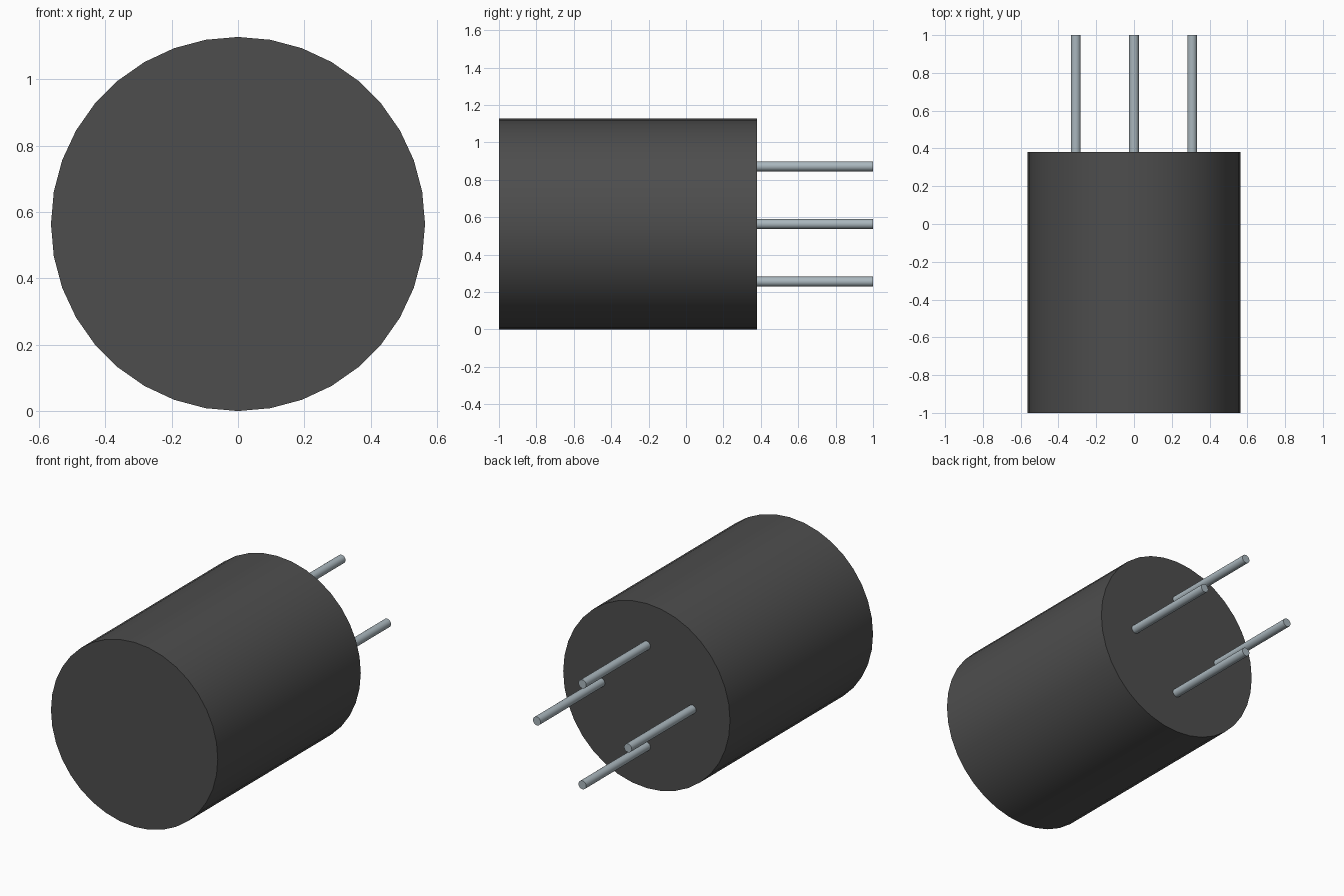
import bpy
import math

cube = bpy.data.objects.get("Cube")
if cube:
    bpy.data.objects.remove(cube, do_unlink=True)

BODY_R = 0.5635
BODY_FRONT, BODY_BACK, PIN_END = -1.0, 0.38, 1.0
PIN_R, PIN_OFFSET = 0.026, 0.308


def make_material(name, rgb):
    mat = bpy.data.materials.new(name)
    mat.use_nodes = True
    color = (*rgb, 1.0)
    mat.diffuse_color = color
    mat.node_tree.nodes["Principled BSDF"].inputs["Base Color"].default_value = color
    return mat


def rod(name, radius, x, z, y0, y1, sides, mat):
    """Cylinder lying along y from y0 to y1."""
    bpy.ops.mesh.primitive_cylinder_add(
        vertices=sides, radius=radius, depth=y1 - y0,
        location=(x, (y0 + y1) / 2, z), rotation=(math.pi / 2, 0, 0))
    obj = bpy.context.object
    obj.name = name
    obj.data.materials.append(mat)
    bpy.ops.object.shade_smooth_by_angle(angle=math.radians(35))
    return obj


charcoal = make_material("charcoal plastic", (0.075, 0.075, 0.075))
steel = make_material("pale steel", (0.40, 0.47, 0.51))

# Round housing
rod("housing", BODY_R, 0, BODY_R, BODY_FRONT, BODY_BACK, 36, charcoal)

# Four contact pins in a diamond on the back face
for name, dx, dz in (("top_pin", 0, 1), ("bottom_pin", 0, -1),
                     ("left_pin", 1, 0), ("right_pin", -1, 0)):
    rod(name, PIN_R, dx * PIN_OFFSET, BODY_R + dz * PIN_OFFSET,
        BODY_BACK, PIN_END, 24, steel)
